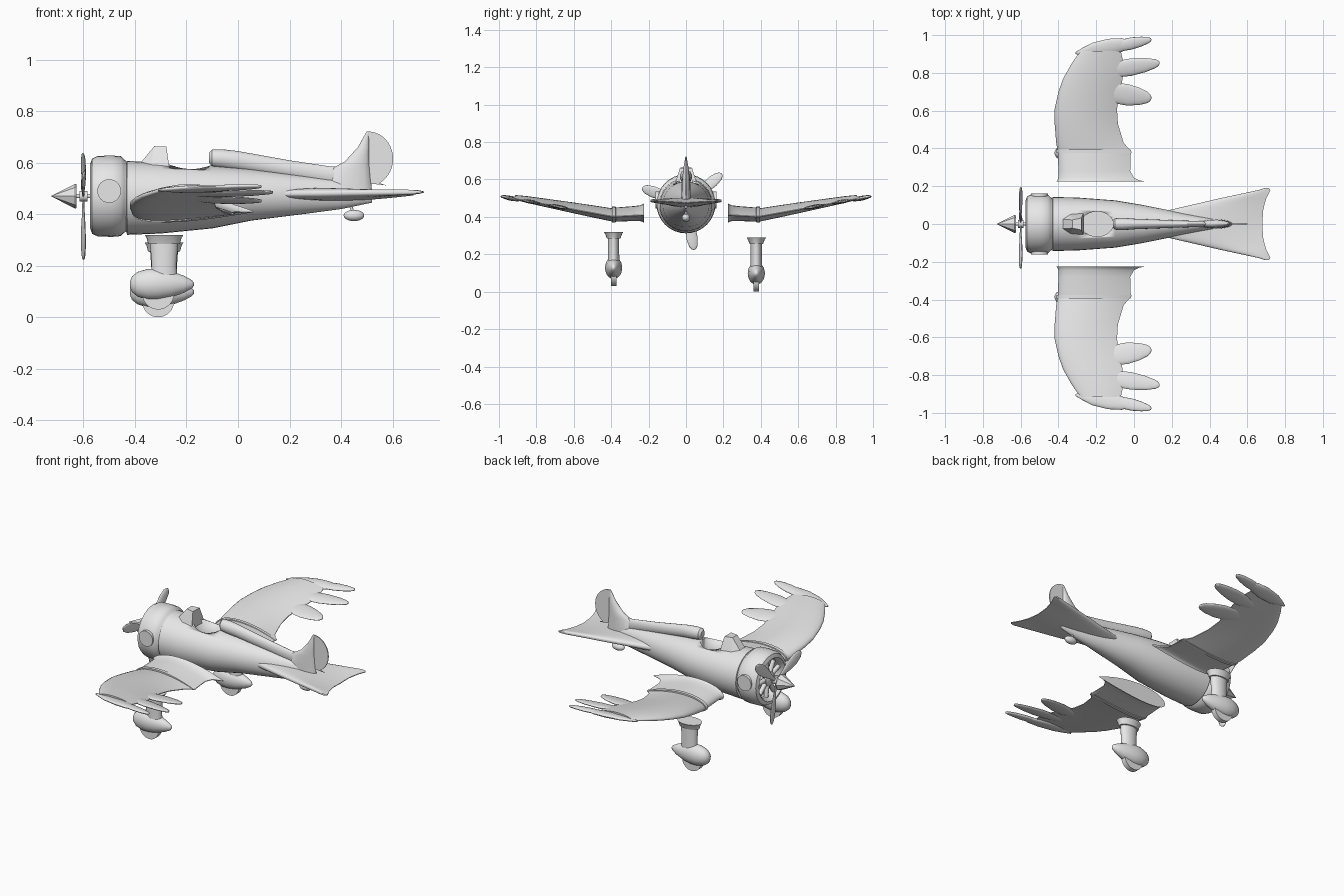
import bpy, bmesh
from math import sin, cos, pi, radians, sqrt
from mathutils import Vector as V

cube = bpy.data.objects.get("Cube")
if cube:
    bpy.data.objects.remove(cube, do_unlink=True)

grey = bpy.data.materials.new("light_grey")
grey.use_nodes = True
grey.diffuse_color = (0.8, 0.8, 0.8, 1)
grey.node_tree.nodes["Principled BSDF"].inputs["Base Color"].default_value = (0.8, 0.8, 0.8, 1)
X, Y, Z = V((1, 0, 0)), V((0, 1, 0)), V((0, 0, 1))
AXIS = 0.47  # height of the propeller shaft


def finish(name, bm, angle=40):
    bmesh.ops.recalc_face_normals(bm, faces=bm.faces[:])
    me = bpy.data.meshes.new(name)
    bm.to_mesh(me)
    bm.free()
    me.materials.append(grey)
    me.shade_smooth()
    me.set_sharp_from_angle(angle=radians(angle))
    ob = bpy.data.objects.new(name, me)
    bpy.context.collection.objects.link(ob)
    return ob


def loft(name, rings, angle=40):
    """Skin a list of equal-length rings and cap both ends."""
    bm = bmesh.new()
    vs = [[bm.verts.new(p) for p in r] for r in rings]
    n = len(vs[0])
    for a, b in zip(vs, vs[1:]):
        for i in range(n):
            j = (i + 1) % n
            bm.faces.new((a[i], a[j], b[j], b[i]))
    bm.faces.new(vs[0])
    bm.faces.new(vs[-1])
    return finish(name, bm, angle)


def ellipse(c, u, v, n=32):
    return [V(c) + u * cos(2 * pi * i / n) + v * sin(2 * pi * i / n) for i in range(n)]


def turned(name, profile, n=32, z=AXIS, angle=40):
    """Round part along x from (x, radius) pairs."""
    return loft(name, [ellipse((x, 0, z), Y * r, Z * r, n) for x, r in profile], angle)


def tube(name, a, b, r, n=12):
    a, b = V(a), V(b)
    d = (b - a).normalized()
    u = d.orthogonal().normalized()
    return loft(name, [ellipse(p, u * r, d.cross(u) * r, n) for p in (a, b)])


def leaf(name, a, b, side, width, thick, shape):
    """Flat blade from a to b, shaped by (fraction, width factor) pairs."""
    a, b = V(a), V(b)
    t_dir = (b - a).cross(side).normalized()
    return loft(name, [ellipse(a.lerp(b, t), side * width * w, t_dir * thick * (0.3 + 0.7 * w), 16)
                       for t, w in shape], 60)


def airfoil(y, le, te, z, t, camber=0.0, n=14):
    us = [(1 - cos(pi * i / n)) / 2 for i in range(n + 1)]

    def pt(u, s):
        h = 1.3 * t * sqrt(u) * (1 - u) + 0.002
        return V((le + u * (te - le), y, z + s * h + camber * 4 * u * (1 - u)))
    return [pt(u, 1) for u in us] + [pt(u, -1) for u in reversed(us)]


# Fuselage: x, bottom, top, half width
body = [(-.435, .335, .592, .13), (-.43, .32, .607, .143), (-.3, .325, .6, .14), (-.1, .345, .588, .125),
        (.05, .375, .575, .1), (.25, .4, .55, .06), (.4, .42, .53, .033), (.52, .445, .5, .008)]
fuselage = loft("fuselage", [ellipse((x, 0, (b + t) / 2), Y * w, Z * (t - b) / 2) for x, b, t, w in body])

# Cockpit opening
cutter = loft("cockpit_cutter", [ellipse((-.195, 0, z), X * .085, Y * .066) for z in (.49, .7)])
cutter.hide_render = True
mod = fuselage.modifiers.new("cockpit", "BOOLEAN")
mod.operation, mod.object, mod.solver = "DIFFERENCE", cutter, "EXACT"
bpy.context.view_layer.objects.active = fuselage
bpy.ops.object.modifier_apply(modifier=mod.name)
bpy.data.objects.remove(cutter, do_unlink=True)

# Engine cowl with open mouth, and engine inside
turned("cowl", [(-.52, .02), (-.52, .1), (-.56, .112), (-.574, .125), (-.566, .146), (-.545, .156),
                (-.49, .158), (-.455, .155), (-.443, .143), (-.432, .135)])
turned("engine_hub", [(-.52, .04), (-.56, .04), (-.57, .025)])
for i in range(9):
    d = V((0, cos(2 * pi * i / 9), sin(2 * pi * i / 9)))
    c = V((-.545, 0, AXIS))
    tube("engine_cylinder", c + d * .035, c + d * .105, .013)
for s in (-1, 1):
    tube("cowl_cover", (-.5, s * .145, .49), (-.5, s * .162, .49), .046, 24)

# Propeller and spinner
turned("propeller_shaft", [(-.64, .008), (-.56, .008)], 12)
turned("propeller_hub", [(-.615, .02), (-.585, .02)], 16)
turned("spinner", [(-.725, .001), (-.632, .048), (-.626, .046)], 8, angle=20)
for deg in (40, 160, 280):
    d = V((0, cos(radians(deg)), sin(radians(deg))))
    side = (d.cross(X) + X * .2).normalized()
    c = V((-.6, 0, AXIS))
    leaf("propeller_blade", c, c + d * .25, side, .031, .008,
         [(0, .25), (.25, .4), (.5, .85), (.75, 1), (.92, .75), (.98, .4), (1, .1)])

# Windshield
bm = bmesh.new()
for x, y, z in [(-.39, .025, .585), (-.34, .055, .58), (-.265, .062, .57), (-.325, .022, .664), (-.278, .032, .662)]:
    for s in (-1, 1):
        bm.verts.new((x, s * y, z))
bmesh.ops.convex_hull(bm, input=bm.verts[:])
finish("windshield", bm, 10)

# Headrest running back into a spine
spine = [(-.112, .62, .018, .02), (-.1, .618, .03, .034), (-.06, .615, .033, .037), (0, .608, .028, .037),
         (.2, .575, .02, .034), (.36, .55, .015, .035), (.45, .55, .012, .04)]
loft("headrest_spine", [ellipse((x, 0, z), Y * a, Z * b, 16) for x, z, a, b in spine])

# Fin and rudder
fin = [(.49, .34, .52, .025), (.575, .36, .512, .023), (.605, .415, .51, .02), (.66, .465, .509, .014),
       (.722, .5, .508, .003)]
loft("fin", [ellipse(((a + b) / 2, 0, z), X * (b - a) / 2, Y * w, 16) for z, a, b, w in fin])
outline = [(.505 + .097 * cos(a), .615 + .106 * sin(a)) for a in [pi / 2 - i * pi / 20 for i in range(18)]]
outline += [(.575, .512), (.505, .52)]
loft("rudder", [[V((x, y, z)) for x, z in outline] for y in (-.003, .003)])

# Tailplane
half = [(0, .14, .68, .05), (.07, .17, .683, .04), (.1, .3, .69, .03), (.135, .45, .7, .022),
        (.18, .66, .722, .014), (.19, .69, .715, .006)]
full = [(-y, a, b, t) for y, a, b, t in half[:0:-1]] + half
loft("tailplane", [airfoil(y, a, b, .475 + .06 * abs(y), t) for y, a, b, t in full])

# Tail wheel
tube("tail_wheel_strut", (.435, 0, .44), (.45, 0, .395), .006)
loft("tail_wheel", [ellipse((.45 - .04 * cos(a), 0, .395), Y * .022 * sin(a), Z * .022 * sin(a), 16)
                    for a in [.05 + i * (pi - .1) / 10 for i in range(11)]])


def rise(y):
    return .40 + (y - .385) * .182


inner = [(.225, -.41, .06, .41, .1), (.232, -.405, .025, .41, .088), (.245, -.4, 0, .409, .08),
         (.28, -.4, -.02, .407, .075), (.375, -.403, -.017, .402, .07), (.376, -.41, -.012, .402, .08),
         (.395, -.41, -.018, .402, .08)]
outer = [(.39, -.405, -.02, .066), (.43, -.412, -.055, .064), (.53, -.42, -.085, .058), (.61, -.42, -.09, .052),
         (.7, -.4, -.075, .044), (.77, -.375, -.06, .038), (.85, -.33, -.055, .03), (.915, -.285, -.07, .018)]
feathers = [((-.16, .7), (.092, .668), .058), ((-.16, .81), (.136, .852), .047), ((-.12, .935), (.092, .976), .033)]
feather_shape = [(0, .5), (.25, .95), (.5, 1), (.75, .8), (.92, .52), (.98, .3), (1, .08)]
pants = [(-.42, .15), (-.412, .5), (-.39, .8), (-.35, 1), (-.31, 1), (-.26, .85), (-.21, .55), (-.18, .28), (-.17, .08)]

for side, s in (("front", -1), ("back", 1)):
    # Wing in two panels
    loft(side + "_wing_root", [airfoil(s * y, a, b, z, t, .012) for y, a, b, z, t in inner])
    loft(side + "_wing", [airfoil(s * y, a, b, rise(y), t, .01) for y, a, b, t in outer])
    # Feathered trailing edge and tip
    for (ax, ay), (bx, by), w in feathers:
        leaf(side + "_wing_feather", (ax, s * ay, rise(ay)), (bx, s * by, rise(by)),
             V((0, s, .18)).normalized(), w, .011, feather_shape)
    leaf(side + "_wing_tip", (-.31, s * .905, rise(.9)), (-.02, s * .955, rise(.95)),
         V((0, s, .18)).normalized(), .046, .013, [(0, .1), (.1, .4), (.3, .85), (.6, 1), (.85, .8), (1, .3)])
    # Undercarriage leg with flared top and cuff
    y, drop = (-.387, 0) if s < 0 else (.376, -.03)
    leg = [(.32, .075, .052), (.308, .068, .045), (.285, .062, .036), (.284, .054, .03), (.2, .048, .03), (.13, .055, .032)]
    loft(side + "_leg", [ellipse((-.287, y, z + drop), X * a, Y * b, 24) for z, a, b in leg])
    # Wheel cover and wheel
    loft(side + "_wheel_cover", [ellipse((x, y, .128 + drop), Y * .046 * k, Z * .06 * k, 24) for x, k in pants], 60)
    tube(side + "_wheel", (-.31, y - .015, .092 + drop), (-.31, y + .015, .092 + drop), .062, 32)
